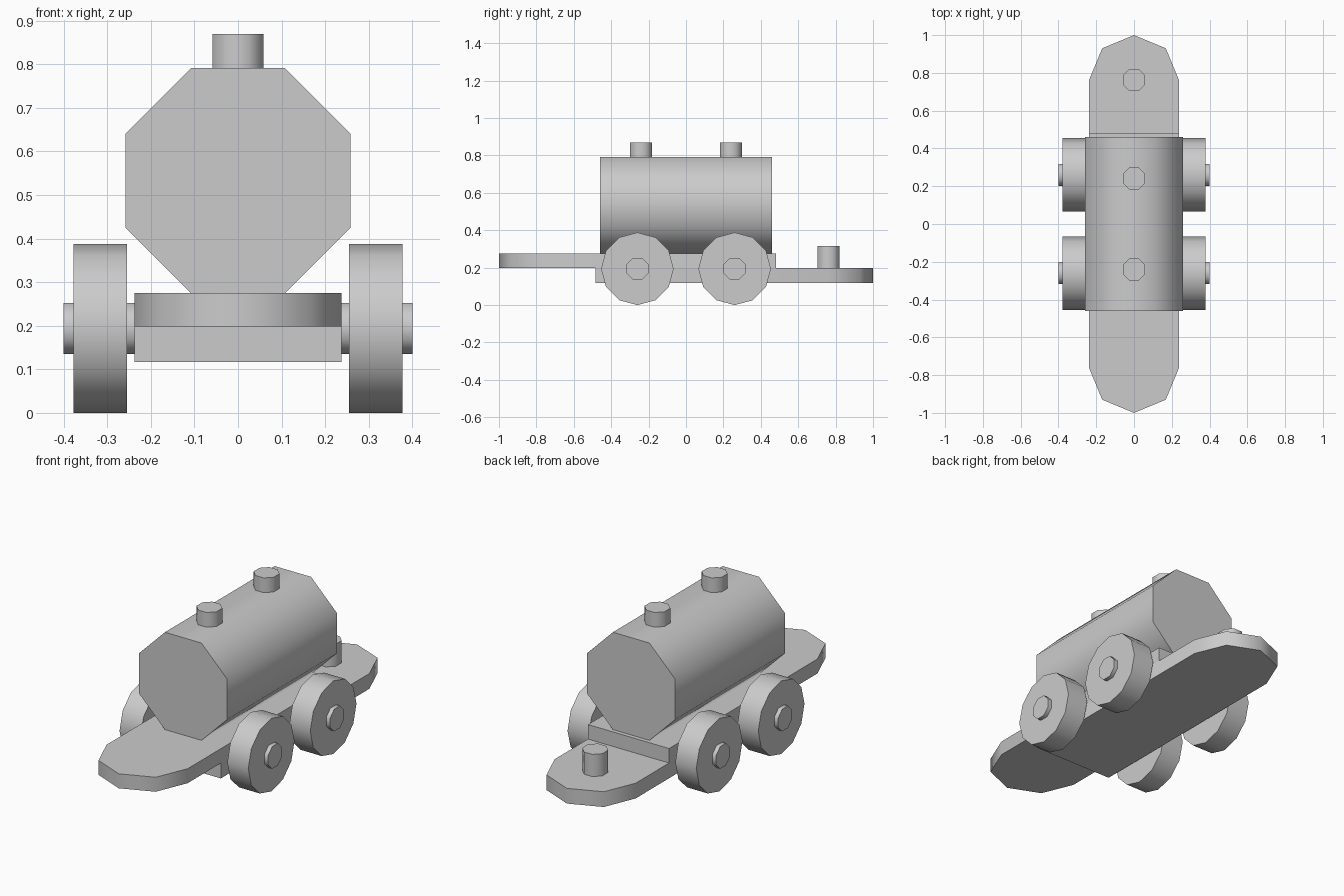
import bpy
import math
from mathutils import Matrix

cube = bpy.data.objects.get("Cube")
if cube:
    bpy.data.objects.remove(cube, do_unlink=True)

grey = bpy.data.materials.new("light_grey")
grey.use_nodes = True
colour = (0.6, 0.6, 0.6, 1)
grey.diffuse_color = colour
grey.node_tree.nodes["Principled BSDF"].inputs["Base Color"].default_value = colour


def finish(obj, name):
    """Name the part, colour it and smooth its rounded sides."""
    obj.name = name
    obj.data.materials.clear()
    obj.data.materials.append(grey)
    bpy.ops.object.select_all(action="DESELECT")
    obj.select_set(True)
    bpy.context.view_layer.objects.active = obj
    bpy.ops.object.shade_smooth_by_angle(angle=math.radians(60))
    return obj


def cylinder(name, sides, radius, depth, location, axis="Z", turn=0.0):
    bpy.ops.mesh.primitive_cylinder_add(vertices=sides, radius=radius, depth=depth)
    obj = bpy.context.object
    spin = Matrix.Rotation(turn, 4, "Z")
    tilt = {"X": Matrix.Rotation(math.pi / 2, 4, "Y"),
            "Y": Matrix.Rotation(math.pi / 2, 4, "X"),
            "Z": Matrix.Identity(4)}[axis]
    obj.data.transform(tilt @ spin)
    obj.location = location
    return finish(obj, name)


def deck(name, z0, z1, square_end, direction):
    """Plank with one square end and one faceted round end."""
    half = 0.238
    outline = [(half, square_end)]
    for i in range(5):
        a = math.pi * i / 4
        outline.append((half * math.cos(a),
                        direction * (1 - half + half * math.sin(a))))
    outline.append((-half, square_end))
    if direction < 0:
        outline.reverse()
    n = len(outline)
    verts = [(x, y, z) for z in (z0, z1) for x, y in outline]
    faces = [list(range(n))[::-1], list(range(n, 2 * n))]
    faces += [(i, (i + 1) % n, n + (i + 1) % n, n + i) for i in range(n)]
    mesh = bpy.data.meshes.new(name)
    mesh.from_pydata(verts, [], faces)
    obj = bpy.data.objects.new(name, mesh)
    bpy.context.collection.objects.link(obj)
    return finish(obj, name)


EIGHTH = math.pi / 8
PEG = 0.0635
AXLE_Z = 0.194

# Two overlapping planks form the chassis
deck("upper_deck", 0.198, 0.275, 0.482, -1)
deck("lower_deck", 0.117, 0.198, -0.484, 1)

# Octagonal tank with two filler caps
cylinder("tank", 8, 0.28, 0.92, (0, 0, 0.533), "Y", EIGHTH)
for label, y in (("front", -0.24), ("rear", 0.24)):
    cylinder(label + "_cap", 8, PEG, 0.09, (0, y, 0.825), "Z", EIGHTH)

# Coupling peg on the rear of the lower plank
cylinder("coupling_peg", 8, PEG, 0.12, (0, 0.762, 0.256), "Z", EIGHTH)

# Axles and wheels
for label, y in (("front", -0.26), ("rear", 0.26)):
    cylinder(label + "_axle", 8, PEG, 0.8, (0, y, AXLE_Z), "X", EIGHTH)
    for side, sign in (("left", 1), ("right", -1)):
        cylinder(f"{label}_{side}_wheel", 12, AXLE_Z, 0.123,
                 (sign * 0.3165, y, AXLE_Z), "X")
